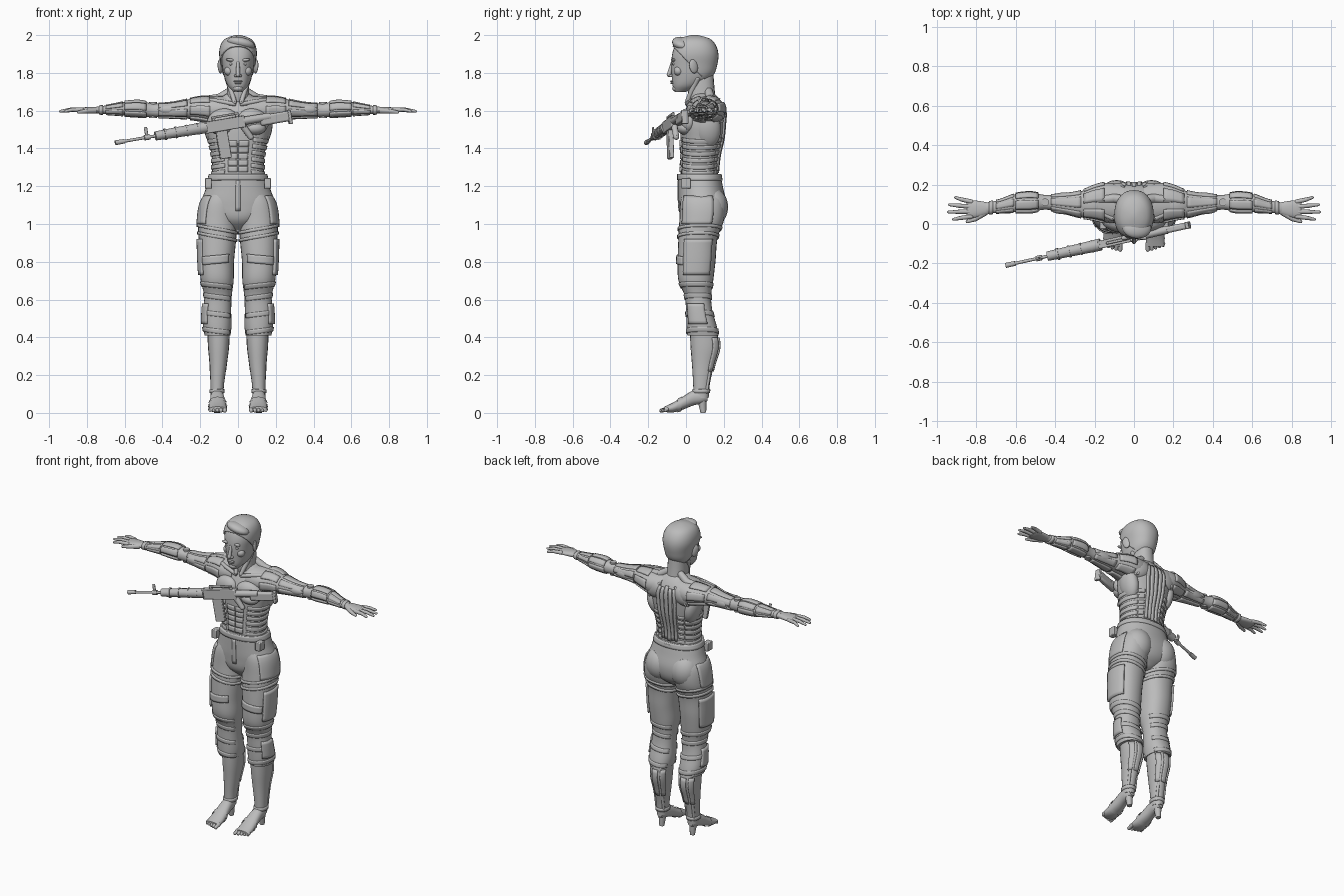
import bpy, bmesh
from math import sin, cos, radians, copysign
from mathutils import Vector, Matrix, Euler

cube = bpy.data.objects.get("Cube")
if cube:
    bpy.data.objects.remove(cube, do_unlink=True)

grey = bpy.data.materials.new("plain_grey")
grey.use_nodes = True
grey.diffuse_color = (.5, .5, .5, 1)
grey.node_tree.nodes["Principled BSDF"].inputs["Base Color"].default_value = (.5, .5, .5, 1)
made = []


def finish(name, bm, mirror=False, thick=0, bevel=0):
    mesh = bpy.data.meshes.new(name)
    bm.to_mesh(mesh)
    bm.free()
    mesh.materials.append(grey)
    ob = bpy.data.objects.new(name, mesh)
    bpy.context.collection.objects.link(ob)
    if thick:
        mod = ob.modifiers.new("thickness", 'SOLIDIFY')
        mod.thickness, mod.offset = thick, -1
    if bevel:
        mod = ob.modifiers.new("soft_edges", 'BEVEL')
        mod.width, mod.segments = bevel, 2
    if mirror:
        ob.modifiers.new("mirror", 'MIRROR').use_mirror_merge = False
    made.append(ob)
    return ob


def spot(secs, t, angle, off):
    """Point on a smooth tube; each section is (t, u, v, radius_u, radius_v)."""
    t = min(max(t, secs[0][0]), secs[-1][0])
    i = max(k for k in range(len(secs) - 1) if secs[k][0] <= t)
    p, q = secs[i], secs[i + 1]
    o, r = secs[max(i - 1, 0)], secs[min(i + 2, len(secs) - 1)]
    span = q[0] - p[0]
    s = (t - p[0]) / span
    w = []
    for k in range(1, 5):
        m = (q[k] - o[k]) / (q[0] - o[0]) * span
        n = (r[k] - p[k]) / (r[0] - p[0]) * span
        d = q[k] - p[k]
        w.append(p[k] + s * (m + s * (3 * d - 2 * m - n + s * (m + n - 2 * d))))
    c, z = cos(angle), sin(angle)
    square = lambda x: copysign(abs(x) ** .9, x)
    return w[0] + (w[2] + off) * square(c), w[1] + (w[3] + off) * square(z)


def patch(name, secs, t, a=(0, 360), off=0, axis='z', tilt=0, cap=False,
          mirror=False, thick=0, n=(12, 20), cut=None):
    """Tube, or a plate lying on a tube, between two lengths and two angles."""
    bm = bmesh.new()
    closed = a[1] - a[0] >= 360
    cols = n[1] if closed else n[1] + 1
    rows = []
    for i in range(n[0] + 1):
        row = []
        for j in range(cols):
            ang = radians(a[0] + (a[1] - a[0]) * j / n[1])
            h = t[0] + (t[1] - t[0]) * i / n[0] + tilt * cos(ang)
            u, v = spot(secs, h, ang, off)
            co = {'z': (u, v, h), 'x': (h, u, v), 'y': (u, h, v)}[axis]
            row.append(bm.verts.new(co))
        rows.append(row)
    for low, high in zip(rows, rows[1:]):
        for j in range(n[1]):
            k = (j + 1) % cols
            bm.faces.new((low[j], low[k], high[k], high[j]))
    if cap:
        bm.faces.new(rows[0])
        bm.faces.new(rows[-1])
        bmesh.ops.recalc_face_normals(bm, faces=bm.faces)
    if cut:
        bmesh.ops.bisect_plane(bm, geom=bm.verts[:] + bm.edges[:] + bm.faces[:],
                               plane_co=cut[0], plane_no=cut[1], clear_inner=True)
    return finish(name, bm, mirror, thick)


def blob(name, loc, size, rot=(0, 0, 0), mirror=True):
    bm = bmesh.new()
    turn = Euler([radians(v) for v in rot]).to_matrix().to_4x4()
    bmesh.ops.create_uvsphere(bm, u_segments=20, v_segments=12, radius=1,
                              matrix=Matrix.Translation(loc) @ turn @ Matrix.Diagonal((*size, 1)))
    return finish(name, bm, mirror)


def chain(name, points, radii, mirror=True, frame=Matrix(), balls=True):
    """Tapered rods joined by balls, for fingers, cables and barrels."""
    bm = bmesh.new()
    pts = [frame @ Vector(p) for p in points]
    for p, q, r, s in zip(pts, pts[1:], radii, radii[1:]):
        d = q - p
        place = Matrix.Translation((p + q) / 2) @ d.to_track_quat('Z', 'Y').to_matrix().to_4x4()
        bmesh.ops.create_cone(bm, cap_ends=True, segments=12, radius1=r, radius2=s,
                              depth=d.length, matrix=place)
    if balls:
        for p, r in zip(pts, radii):
            bmesh.ops.create_uvsphere(bm, u_segments=12, v_segments=6, radius=r,
                                      matrix=Matrix.Translation(p))
    return finish(name, bm, mirror)


def box(name, loc, size, frame=Matrix(), mirror=False, bevel=.004):
    bm = bmesh.new()
    bmesh.ops.create_cube(bm, size=1, matrix=frame @ Matrix.Translation(loc) @ Matrix.Diagonal((*size, 1)))
    return finish(name, bm, mirror, bevel=bevel)


# Head, neck and hair
head = [(1.7, 0, -.03, .024, .03), (1.73, 0, 0, .053, .07), (1.78, 0, .03, .073, .105),
        (1.84, 0, .04, .084, .118), (1.9, 0, .045, .092, .118), (1.95, 0, .045, .081, .1),
        (1.98, 0, .045, .053, .066), (1.995, 0, .045, .008, .01)]
patch("head", head, (1.7, 1.995), cap=True, n=(28, 32))
hair = patch("hair", head, (1.73, 1.995), off=.008, cap=True, n=(30, 36), thick=.01,
             cut=((0, -.06, 1.925), (0, .72, .69)))
hair.location.z = .005
blob("hair_sweep", (.015, -.02, 1.955), (.075, .055, .032), (-14, 12, 0), False)
neck = [(1.6, 0, .1, .085, .07), (1.67, 0, .085, .062, .072), (1.73, 0, .08, .058, .07), (1.8, 0, .08, .055, .065)]
patch("neck", neck, (1.6, 1.8), cap=True)
chain("nose", [(0, -.072, 1.855), (0, -.09, 1.79)], [.008, .012], False)
blob("nostril", (.01, -.078, 1.785), (.01, .012, .008))
blob("brow", (.035, -.063, 1.868), (.032, .014, .009), (0, -6, -22))
blob("eye", (.033, -.063, 1.847), (.016, .009, .008), (0, 0, -20))
blob("cheek", (.045, -.04, 1.81), (.028, .025, .026))
blob("upper_lip", (0, -.074, 1.756), (.024, .01, .005), mirror=False)
blob("lower_lip", (0, -.073, 1.746), (.02, .01, .006), mirror=False)
blob("chin", (0, -.053, 1.718), (.027, .02, .017), mirror=False)
blob("ear", (.094, .04, 1.835), (.011, .024, .038), (12, 0, 24))
chain("neck_muscle", [(.055, .06, 1.77), (.018, .005, 1.645)], [.016, .012])

# Torso and its layered plating
torso = [(1.18, 0, .075, .15, .105), (1.28, 0, .07, .137, .098), (1.36, 0, .075, .14, .1),
         (1.45, 0, .083, .158, .112), (1.53, 0, .088, .174, .115), (1.6, 0, .1, .165, .105),
         (1.66, 0, .1, .105, .078), (1.69, 0, .09, .06, .06)]
patch("torso", torso, (1.18, 1.69), cap=True, n=(24, 36))
blob("pectoral", (.082, .005, 1.545), (.085, .046, .065), (0, 14, 12))
blob("breast", (.088, -.002, 1.507), (.06, .045, .036))
blob("lat", (.135, .115, 1.5), (.045, .07, .1), (0, 12, 0))
blob("shoulder_blade", (.105, .165, 1.59), (.08, .042, .062), (0, 20, -12))
chain("collar_bone", [(.02, .005, 1.635), (.1, .025, 1.65), (.2, .07, 1.66)], [.011, .012, .012])
chain("trapezius", [(.045, .12, 1.7), (.1, .13, 1.665), (.2, .12, 1.655)], [.022, .024, .02])
for k in range(6):
    z = 1.275 + k * .034
    patch("rib_band", torso, (z, z + .022), (-62, 48), .006, tilt=-.02, mirror=True, thick=.014, n=(3, 14))
    if k < 5:
        patch("abdominal_plate", torso, (z, z + .03), (-89, -71), .007, mirror=True, thick=.014, n=(3, 4))
    patch("back_band", torso, (z, z + .02), (50, 66), .006, tilt=-.02, mirror=True, thick=.014, n=(3, 4))
for a in (70, 79):
    patch("back_strip", torso, (1.28, 1.63), (a, a + 6), .01, mirror=True, thick=.018, n=(16, 3))
patch("spine", torso, (1.27, 1.64), (87, 93), .007, thick=.012, n=(16, 2))
for k in range(3):
    chain("shoulder_cable", [(.055 + k * .02, .19 - k * .005, 1.64), (.11 + k * .02, .195 - k * .01, 1.6),
          (.13 + k * .01, .19 - k * .01, 1.54)], [.007, .009, .006])

# Arms with muscle strips
arm = [(.05, .1, 1.605, .1, .075), (.14, .108, 1.605, .1, .07), (.2, .108, 1.61, .086, .062),
       (.27, .1, 1.608, .066, .05), (.36, .104, 1.602, .047, .039), (.45, .11, 1.602, .037, .036),
       (.52, .11, 1.61, .05, .041), (.6, .106, 1.61, .046, .036), (.68, .09, 1.605, .033, .025),
       (.75, .08, 1.603, .028, .018)]
patch("arm", arm, (.05, .75), axis='x', cap=True, mirror=True, n=(40, 20))
blob("deltoid", (.215, .1, 1.625), (.085, .072, .048), (0, 8, 0))
blob("biceps", (.35, .075, 1.605), (.075, .026, .03))
blob("triceps", (.34, .135, 1.6), (.08, .026, .03))
for k in range(6):
    a = k * 60
    patch("upper_arm_strip", arm, (.27, .42), (a, a + 42), .006, 'x', mirror=True, thick=.012, n=(8, 4))
    patch("forearm_strip", arm, (.485, .6), (a + 20, a + 66), .007, 'x', mirror=True, thick=.012, n=(8, 4))
    patch("lower_forearm_strip", arm, (.61, .7), (a + 5, a + 45), .005, 'x', mirror=True, thick=.01, n=(6, 3))
    patch("shoulder_strip", arm, (.15, .255), (a - 12, a + 28), .007, 'x', mirror=True, thick=.012, n=(6, 4))
chain("elbow_joint", [(.45, .11, 1.56), (.45, .11, 1.645)], [.02, .02], balls=False)
patch("wrist_cuff", arm, (.715, .735), off=.005, axis='x', mirror=True, thick=.01, n=(2, 16))

# Hands
palm = [(.73, .08, 1.603, .027, .017), (.78, .076, 1.603, .04, .017), (.83, .075, 1.602, .046, .014),
        (.85, .075, 1.602, .043, .009)]
patch("palm", palm, (.73, .85), axis='x', cap=True, mirror=True)
for k, tip in enumerate((.915, .94, .935, .905)):
    y = .038 + k * .025
    end = y + (k - 1.2) * .012
    mid = (.84 + tip) / 2
    chain("finger", [(.825, y, 1.604), (mid, (y + end) / 2, 1.605), (tip, end, 1.597)], [.012, .0105, .007])
chain("thumb", [(.76, .055, 1.6), (.805, .025, 1.597), (.845, .012, 1.592)], [.016, .012, .008])

# Trousers
hips = [(.965, 0, .08, .035, .05), (1.02, 0, .085, .13, .11), (1.1, 0, .088, .192, .126),
        (1.19, 0, .078, .17, .119), (1.265, 0, .07, .148, .111)]
leg = [(.41, .108, .09, .068, .083), (.46, .11, .083, .076, .08), (.54, .11, .07, .074, .07),
       (.62, .106, .063, .073, .07), (.7, .11, .052, .087, .092), (.8, .113, .056, .092, .1),
       (.93, .109, .064, .1, .104), (1.02, .108, .083, .103, .118), (1.12, .097, .088, .096, .118),
       (1.18, .08, .085, .07, .1)]
patch("hips", hips, (.965, 1.265), cap=True, n=(18, 36))
patch("trouser_leg", leg, (.41, 1.18), cap=True, mirror=True, n=(40, 28))
blob("buttock", (.088, .135, 1.09), (.093, .088, .105))
patch("waistband", hips, (1.232, 1.265), off=.006, thick=.012, n=(3, 36))
patch("fly", hips, (1.07, 1.23), (-93, -87), .004, thick=.008, n=(8, 2))
patch("hip_panel", leg, (1.0, 1.15), (-55, 25), .008, mirror=True, thick=.012, n=(10, 10))
box("belt_pouch", (.158, .0, 1.215), (.035, .05, .055), mirror=True)
box("back_buckle", (0, .183, 1.245), (.05, .015, .03))
for z in (.925, .965):
    patch("thigh_strap", leg, (z, z + .016), off=.007, tilt=.02, mirror=True, thick=.014, n=(2, 28))
patch("thigh_side_pad", leg, (.73, .92), (-38, 42), .011, mirror=True, thick=.016, n=(10, 10))
patch("thigh_front_band", leg, (.79, .835), (-128, -42), .008, tilt=-.01, mirror=True, thick=.014, n=(4, 12))
patch("shin_side_pad", leg, (.47, .58), (-50, 20), .01, mirror=True, thick=.016, n=(6, 8))
for z in (.42, .51, .6, .66):
    patch("trouser_fold", leg, (z, z + .025), (-150, 150), .005, tilt=.01, mirror=True, thick=.012, n=(3, 24))

# Lower legs and heeled feet
calf = [(.08, .111, .08, .033, .04), (.15, .11, .082, .036, .044), (.25, .105, .09, .045, .058),
        (.35, .103, .1, .056, .076), (.45, .103, .09, .06, .07)]
patch("calf", calf, (.08, .45), cap=True, mirror=True, n=(16, 20))
for a in (30, 75, 120):
    patch("calf_plate", calf, (.22, .4), (a, a + 30), .007, mirror=True, thick=.012, n=(8, 4))
for x in (.085, .135):
    chain("calf_rod", [(x, .145, .4), (x, .13, .25), (x, .108, .11)], [.009, .009, .008])
patch("ankle_ring", calf, (.105, .125), off=.006, mirror=True, thick=.014, n=(2, 20))
foot = [(-.115, .108, .019, .045, .014), (-.07, .108, .028, .048, .026), (-.02, .108, .05, .043, .034),
        (.04, .11, .08, .036, .04), (.085, .111, .085, .032, .036), (.115, .111, .085, .018, .022)]
patch("foot", foot, (-.115, .115), axis='y', cap=True, mirror=True, n=(16, 20))
chain("heel_post", [(.111, .085, .07), (.111, .092, 0)], [.024, .015], balls=False)
patch("foot_strap", foot, (-.045, -.025), off=.005, axis='y', mirror=True, n=(2, 20))
for k in range(5):
    x = .07 + k * .0195
    chain("toe", [(x, -.1, .02), (x, -.13 + k * .005, .012)], [.0125 - k * .0005, .011 - k * .001])

# Rifle, built along its own barrel axis
along = Vector((.93, .205, .158)).normalized()
side = Vector((0, 0, 1)).cross(along).normalized()
gun = Matrix((along, side, along.cross(side))).transposed().to_4x4()
gun.translation = (-.65, -.21, 1.43)


def tube(name, start, end, r, s):
    chain(name, [(start, 0, 0), (end, 0, 0)], [r, s], False, gun, False)


tube("barrel", 0, .25, .008, .008)
tube("muzzle", 0, .05, .013, .012)
tube("gas_block", .16, .19, .014, .014)
tube("handguard", .22, .5, .024, .031)
for k in range(4):
    tube("handguard_rib", .27 + k * .06, .28 + k * .06, .031, .031)
box("front_sight", (.175, 0, .03), (.018, .01, .05), gun)
box("receiver", (.6, 0, -.002), (.22, .04, .062), gun)
box("carry_handle", (.61, 0, .045), (.15, .014, .012), gun)
for s in (.545, .675):
    box("handle_post", (s, 0, .033), (.018, .014, .02), gun)
box("magazine", (.578, 0, -.105), (.062, .026, .15), gun)
chain("pistol_grip", [(.7, 0, -.03), (.73, 0, -.09)], [.018, .016], False, gun)
tube("stock_tube", .7, .85, .022, .02)
box("stock", (.875, 0, -.014), (.16, .034, .055), gun, bevel=.01)
box("butt_plate", (.955, 0, -.02), (.018, .036, .075), gun)

# Smooth shading with crisp plate edges
bpy.ops.object.select_all(action='DESELECT')
for ob in made:
    ob.select_set(True)
bpy.context.view_layer.objects.active = made[0]
bpy.ops.object.shade_smooth_by_angle(angle=radians(40))
